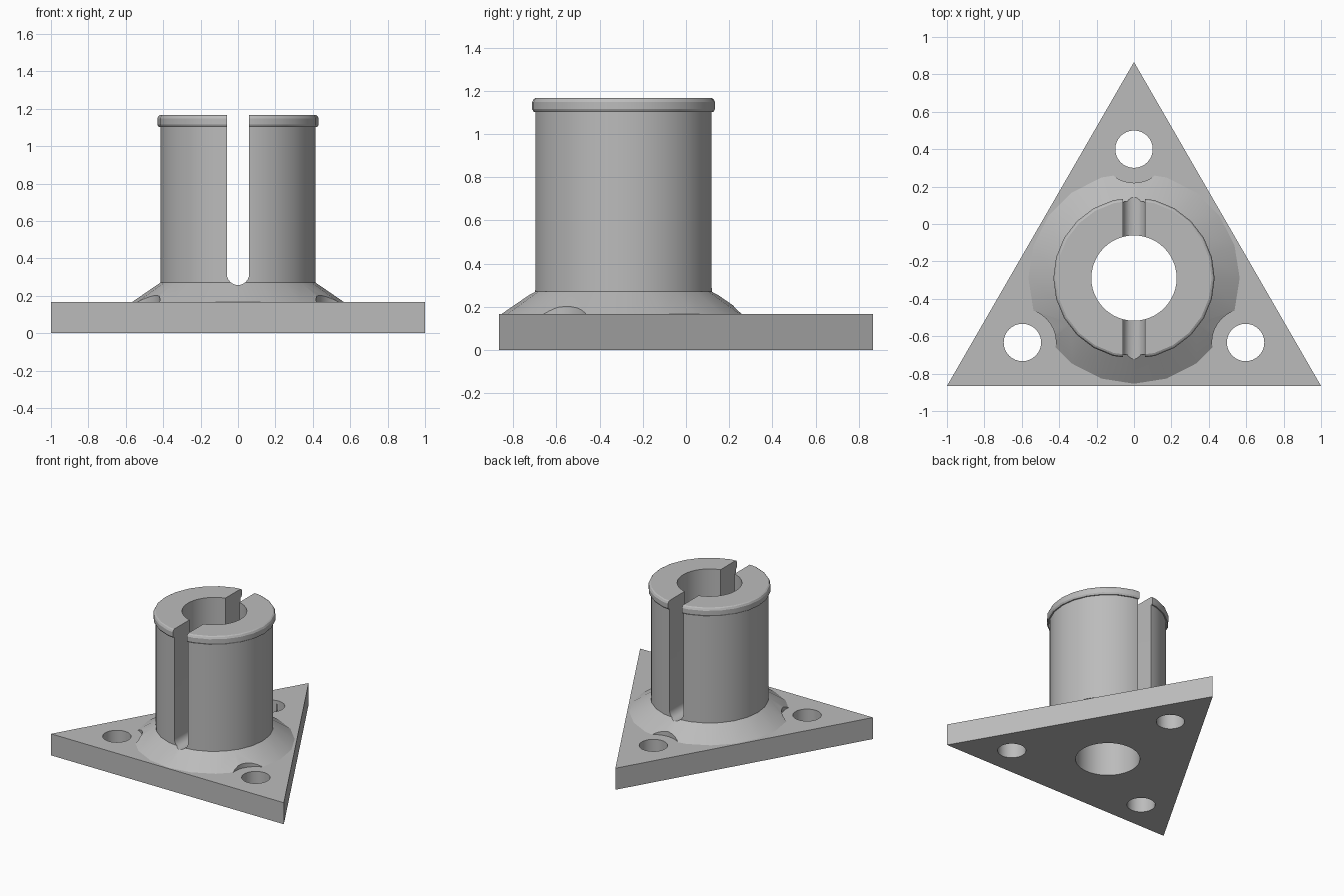
import bpy, bmesh, math
from math import cos, sin, pi
from mathutils import Vector

if "Cube" in bpy.data.objects:
    bpy.data.objects.remove(bpy.data.objects["Cube"])

AXIS_Y = -0.289           # post axis = triangle centroid
PLATE, COLLAR, TOP = 0.167, 0.27, 1.167
BORE, SLOT = 0.228, 0.06

grey = bpy.data.materials.new("plain grey")
grey.use_nodes = True
colour = (0.5, 0.5, 0.5, 1)
grey.diffuse_color = colour
grey.node_tree.nodes["Principled BSDF"].inputs["Base Color"].default_value = colour


def add_object(name, bm):
    bmesh.ops.recalc_face_normals(bm, faces=bm.faces)
    mesh = bpy.data.meshes.new(name)
    bm.to_mesh(mesh)
    bm.free()
    mesh.materials.append(grey)
    obj = bpy.data.objects.new(name, mesh)
    bpy.context.collection.objects.link(obj)
    return obj


def prism(name, points, direction):
    """Extrude a closed outline along a direction."""
    bm = bmesh.new()
    face = bm.faces.new([bm.verts.new(p) for p in points])
    new = bmesh.ops.extrude_face_region(bm, geom=[face])["geom"]
    verts = [v for v in new if isinstance(v, bmesh.types.BMVert)]
    bmesh.ops.translate(bm, verts=verts, vec=direction)
    return add_object(name, bm)


def ring(r, n, z, x=0, y=AXIS_Y):
    return [Vector((x + r * cos(2 * pi * i / n), y + r * sin(2 * pi * i / n), z))
            for i in range(n)]


def lathe(name, profile, n):
    """Solid of revolution about the post axis, from (radius, z) pairs."""
    bm = bmesh.new()
    rings = [[bm.verts.new(p) for p in ring(r, n, z)] for r, z in profile]
    for a, b in zip(rings, rings[1:]):
        for i in range(n):
            j = (i + 1) % n
            bm.faces.new((a[i], a[j], b[j], b[i]))
    bm.faces.new(rings[0])
    bm.faces.new(rings[-1])
    return add_object(name, bm)


def cut(obj, cutters):
    bpy.context.view_layer.objects.active = obj
    for cutter in cutters:
        mod = obj.modifiers.new("cut", "BOOLEAN")
        mod.operation, mod.solver, mod.object = "DIFFERENCE", "EXACT", cutter
        bpy.ops.object.modifier_apply(modifier=mod.name)


# Main solids
corners = [(-1, -0.866, 0), (1, -0.866, 0), (0, 0.866, 0)]
base_plate = prism("base_plate", corners, (0, 0, PLATE))
collar = lathe("sloped_collar", [(0.565, PLATE), (0.415, COLLAR)], 20)
post = lathe("split_post", [(0.415, COLLAR), (0.415, 1.102), (0.424, 1.102), (0.431, 1.115),
                            (0.431, 1.148), (0.424, 1.162), (0.415, TOP)], 24)

# Cutters: bore, slot with a round bottom, bolt holes and their clearances
bore = prism("bore_cutter", ring(BORE, 48, -0.1), (0, 0, 1.5))
slot_outline = [(SLOT * cos(a), -1, 0.317 + SLOT * sin(a))
                for a in (pi + pi * i / 12 for i in range(13))]
slot_outline += [(SLOT, -1, 1.3), (-SLOT, -1, 1.3)]
slot = prism("slot_cutter", slot_outline, (0, 2, 0))
holes, clearances = [], []
for k in range(3):
    a = pi / 2 + k * 2 * pi / 3
    x, y = 0.689 * cos(a), AXIS_Y + 0.689 * sin(a)
    holes.append(prism("hole_cutter", ring(0.1, 32, -0.1, x, y), (0, 0, 0.5)))
    clearances.append(prism("clearance_cutter", ring(0.18, 32, 0.1, x, y), (0, 0, 0.3)))

cut(base_plate, [bore] + holes)
cut(collar, [bore, slot] + clearances)
cut(post, [bore, slot])
for cutter in [bore, slot] + holes + clearances:
    bpy.data.objects.remove(cutter)

# Smooth the round walls, keep hard edges
for obj in (base_plate, collar, post):
    bpy.ops.object.select_all(action="DESELECT")
    obj.select_set(True)
    bpy.context.view_layer.objects.active = obj
    bpy.ops.object.shade_smooth_by_angle(angle=math.radians(25))
